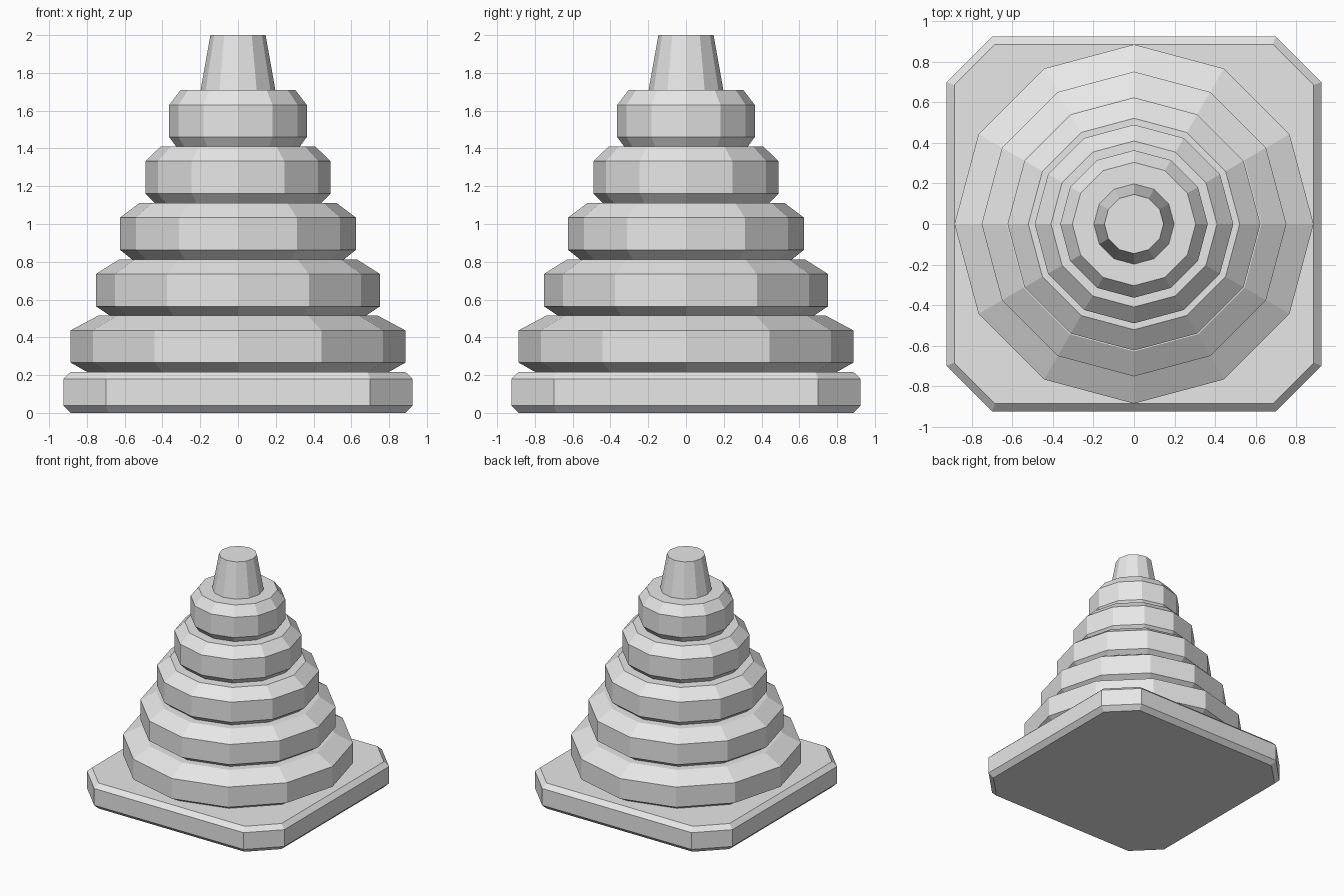
import bpy
import bmesh
from math import cos, sin, pi

cube = bpy.data.objects.get("Cube")
if cube:
    bpy.data.objects.remove(cube)

grey = bpy.data.materials.new("light_grey")
grey.use_nodes = True
grey.diffuse_color = (0.8, 0.8, 0.8, 1)
grey.node_tree.nodes["Principled BSDF"].inputs["Base Color"].default_value = (0.8, 0.8, 0.8, 1)


def loft(name, sections):
    """Join equal-sized horizontal loops of points with flat faces and cap the ends."""
    bm = bmesh.new()
    loops = [[bm.verts.new(p) for p in section] for section in sections]
    count = len(loops[0])
    for low, high in zip(loops, loops[1:]):
        for i in range(count):
            j = (i + 1) % count
            bm.faces.new((low[i], low[j], high[j], high[i]))
    bm.faces.new(loops[0][::-1])
    bm.faces.new(loops[-1])
    mesh = bpy.data.meshes.new(name)
    bm.to_mesh(mesh)
    bm.free()
    mesh.materials.append(grey)
    obj = bpy.data.objects.new(name, mesh)
    bpy.context.collection.objects.link(obj)
    return obj


def circle(radius, z, sides=12):
    return [(radius * cos(2 * pi * i / sides), radius * sin(2 * pi * i / sides), z)
            for i in range(sides)]


def clipped_square(half, corner, z):
    points = []
    for turn in range(4):
        c, s = round(cos(turn * pi / 2)), round(sin(turn * pi / 2))
        for x, y in ((half, -corner), (half, corner)):
            points.append((x * c - y * s, x * s + y * c, z))
    return points


# Base plate with clipped corners and bevelled rims
loft("base_plate", [clipped_square(0.887, 0.685, 0), clipped_square(0.925, 0.70, 0.038),
                    clipped_square(0.925, 0.70, 0.18), clipped_square(0.887, 0.685, 0.216)])

# Stack of shrinking bevelled tiers
PITCH = 0.2985
for i, radius in enumerate((0.886, 0.752, 0.624, 0.49, 0.364)):
    z = 0.216 + PITCH * i
    loft(f"tier_{i + 1}", [circle(radius * 0.9, z), circle(radius, z + 0.05),
                           circle(radius, z + 0.221), circle(radius * 0.836, z + PITCH)])

# Tapered peg on top
loft("top_peg", [circle(0.198, 0.216 + PITCH * 5), circle(0.146, 2)])
